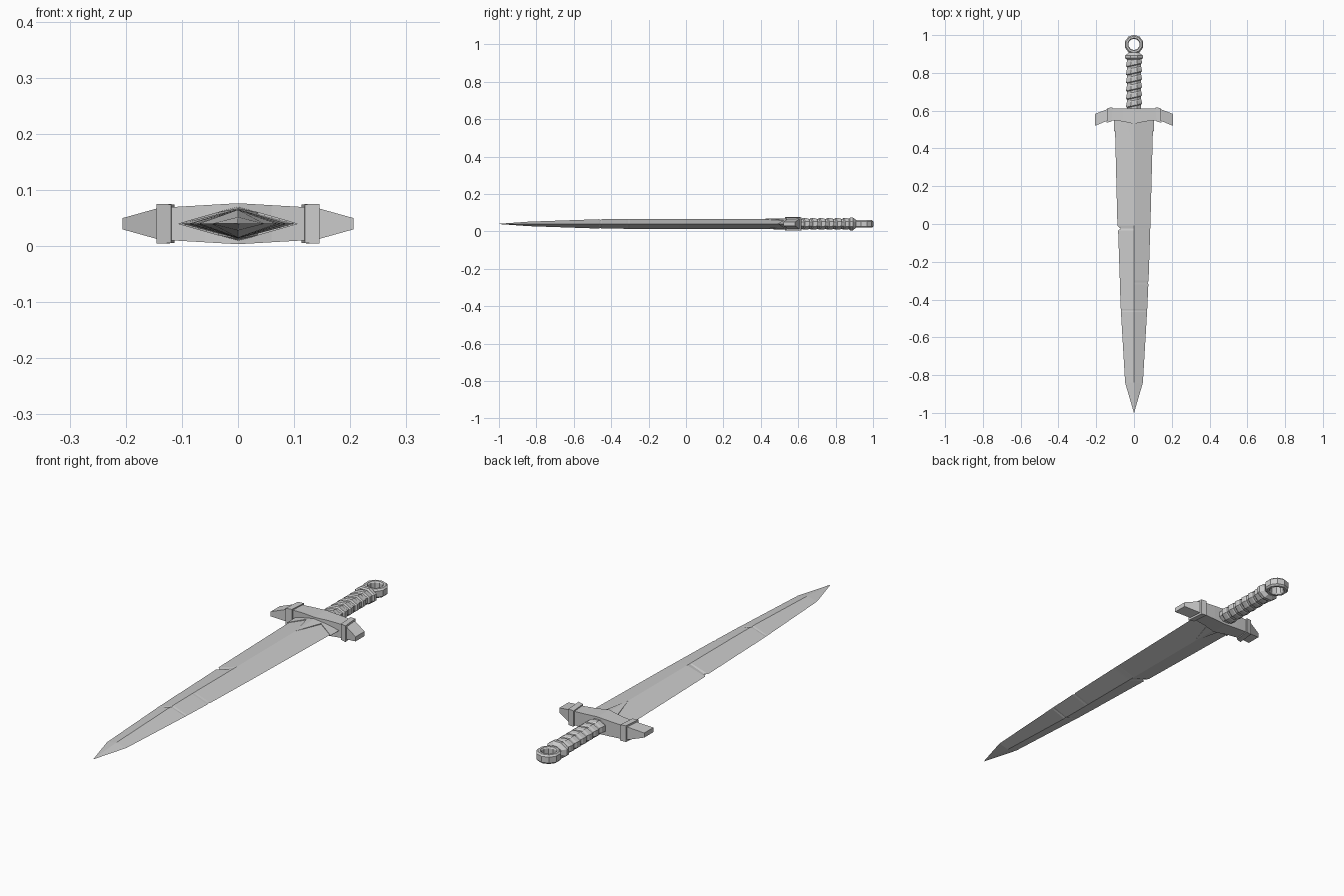
import bpy, math

if "Cube" in bpy.data.objects:
    bpy.data.objects.remove(bpy.data.objects["Cube"])

ZC = 0.04  # height of the sword's mid plane


def add_mesh(name, verts, faces):
    me = bpy.data.meshes.new(name)
    me.from_pydata(verts, [], faces)
    me.validate()
    ob = bpy.data.objects.new(name, me)
    bpy.context.collection.objects.link(ob)
    bpy.ops.object.select_all(action='DESELECT')
    bpy.context.view_layer.objects.active = ob
    ob.select_set(True)
    bpy.ops.object.mode_set(mode='EDIT')
    bpy.ops.mesh.select_all(action='SELECT')
    bpy.ops.mesh.normals_make_consistent(inside=False)
    bpy.ops.object.mode_set(mode='OBJECT')
    return ob


def loft(name, rings, loop=False):
    """Skin equal-length rings of points; cap the ends unless looped."""
    n, m = len(rings[0]), len(rings)
    verts = [p for r in rings for p in r]
    faces = []
    for i in range(m if loop else m - 1):
        a, b = i * n, (i + 1) % m * n
        for j in range(n):
            k = (j + 1) % n
            faces.append((a + j, a + k, b + k, b + j))
    if not loop:
        faces += [tuple(range(n)), tuple(range((m - 1) * n, m * n))]
    return add_mesh(name, verts, faces)


def diamond(y, left, right, h):
    return [(-left, y, ZC), (0, y, ZC + h), (right, y, ZC), (0, y, ZC - h)]


def oval(y, rx, rz, tilt=0.0, n=8):
    pts = []
    for i in range(n):
        a = 2 * math.pi * (i + 0.5) / n
        x = rx * math.cos(a) / math.cos(math.pi / n)
        z = rz * math.sin(a) / math.cos(math.pi / n)
        pts.append((x, y + tilt * x, ZC + z))
    return pts


# Blade: diamond section, with battle nicks in the edges and ridge
blade = [
    (0.57, .102, .102, .027), (0.0, .088, .087, .026),
    (-.008, .088, .087, .026), (-.025, .070, .086, .026),
    (-.034, .084, .086, .026), (-.30, .075, .077, .026),
    (-.31, .075, .072, .026), (-.32, .075, .076, .026),
    (-.45, .070, .070, .025), (-.458, .070, .070, .022),
    (-.466, .069, .069, .025), (-.84, .047, .047, .012),
    (-.998, .001, .001, .001)]
loft("blade", [diamond(*s) for s in blade])

# Ricasso: slightly thicker sleeve with a long point on the ridge
base = [(-.106, .49), (-.035, .525), (0, .40), (.035, .525), (.106, .49),
        (.106, .57), (.035, .57), (0, .57), (-.035, .57), (-.106, .57)]


def sleeve_height(x, y):
    return .031 * (1 - abs(x) / .108) - (.004 if y < .45 else 0)


top = [(x, y, ZC + sleeve_height(x, y)) for x, y in base]
bot = [(x, y, ZC - sleeve_height(x, y)) for x, y in base]
N = len(base)
quads = [(0, 1, 8, 9), (1, 2, 7, 8), (2, 3, 6, 7), (3, 4, 5, 6)]
add_mesh("ricasso", top + bot,
         quads + [tuple(i + N for i in reversed(q)) for q in quads]
         + [(i, i + N, (i + 1) % N + N, (i + 1) % N) for i in range(N)])


def bar(x, y0, y1, h, skew=0.0):
    """Rectangular guard section; skew leans its upper edge inward."""
    s = math.copysign(skew, x)
    return [(x + s, y0, ZC - h), (x - s, y1, ZC - h),
            (x - s, y1, ZC + h), (x + s, y0, ZC + h)]


# Guard: middle bar, arched on the blade side
mid = [(.13, .55, .610, .029), (.06, .543, .612, .033)]
loft("guard", [bar(-x, a, b, h) for x, a, b, h in mid]
     + [bar(0, .53, .612, .0365)]
     + [bar(*s) for s in reversed(mid)])

for side, tag in ((-1, "left"), (1, "right")):
    # Drooping tapered ends
    loft("guard_tip_" + tag, [bar(side * .13, .55, .610, .029),
                              bar(side * .145, .545, .606, .027),
                              bar(side * .206, .520, .583, .010)])
    # Raised collars
    loft("guard_collar_" + tag, [bar(side * .116, .543, .618, .0345, -.003),
                                 bar(side * .142, .536, .614, .0355, -.003)])

# Grip core
loft("grip_core", [oval(.60, .036, .026), oval(.885, .036, .026)])

# Slanted leather wraps
for i in range(6):
    y = .622 + i * .043
    loft("grip_wrap_%d" % (i + 1),
         [oval(y, .035, .025, .22), oval(y + .006, .042, .031, .22),
          oval(y + .027, .040, .030, .22), oval(y + .034, .035, .025, .22)])

# Pommel cap
loft("pommel_cap", [oval(.872, .040, .028), oval(.878, .047, .034),
                    oval(.892, .047, .034), oval(.908, .026, .022)])

# Pommel ring: chamfered section swept round a decagon
section = [(.030, -.014), (.034, -.020), (.044, -.020), (.051, -.013),
           (.051, .013), (.044, .020), (.034, .020), (.030, .014)]
SEG = 10
rings = []
for i in range(SEG):
    a = 2 * math.pi * (i + 0.5) / SEG
    rings.append([(r * math.cos(a), .951 + r * math.sin(a), ZC + z)
                  for r, z in section])
loft("pommel_ring", rings, loop=True)
